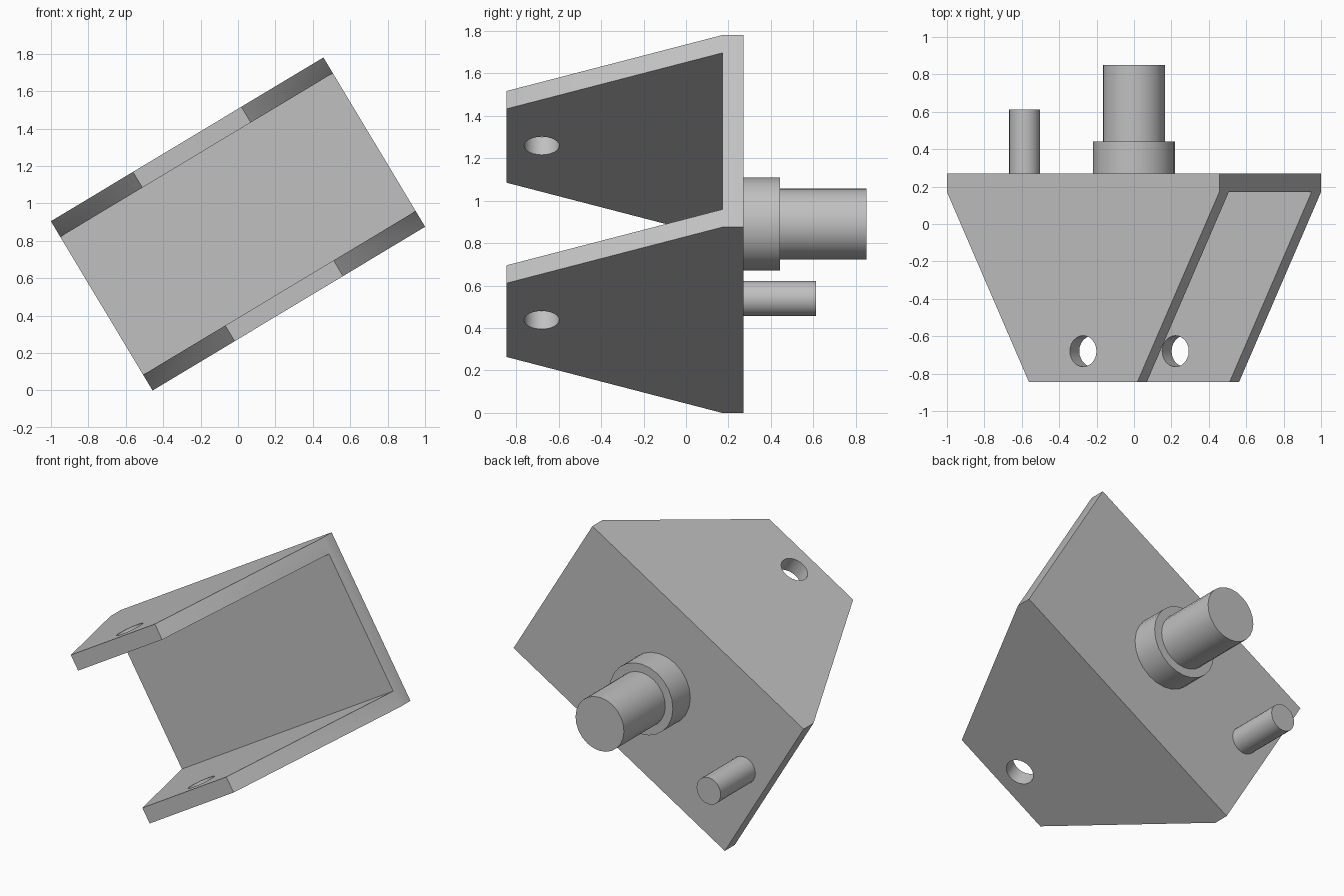
import bpy
import bmesh
from math import radians
from mathutils import Matrix

cube = bpy.data.objects.get("Cube")
if cube:
    bpy.data.objects.remove(cube, do_unlink=True)

# Bracket dimensions, in its own untilted frame
HALF_LENGTH, HALF_HEIGHT, TIP = 0.85, 0.528, 0.338
FRONT, BEND, BACK = -0.845, 0.172, 0.27
WALL = 0.098
HOLE_Y, HOLE_R = -0.68, 0.083
TILT = Matrix.Translation((0, 0, 0.89)) @ Matrix.Rotation(radians(-31), 4, "Y")

grey = bpy.data.materials.new("plain grey")
grey.use_nodes = True
grey.diffuse_color = (0.53, 0.53, 0.53, 1)
grey.node_tree.nodes["Principled BSDF"].inputs["Base Color"].default_value = grey.diffuse_color


def add_object(name, bm):
    bmesh.ops.recalc_face_normals(bm, faces=bm.faces)
    mesh = bpy.data.meshes.new(name)
    bm.to_mesh(mesh)
    bm.free()
    mesh.materials.append(grey)
    obj = bpy.data.objects.new(name, mesh)
    bpy.context.collection.objects.link(obj)
    obj.matrix_world = TILT
    return obj


def prism(name, outline, z0, z1):
    bm = bmesh.new()
    face = bm.faces.new([bm.verts.new((x, y, z0)) for x, y in outline])
    up = bmesh.ops.extrude_face_region(bm, geom=[face])["geom"]
    verts = [v for v in up if isinstance(v, bmesh.types.BMVert)]
    bmesh.ops.translate(bm, vec=(0, 0, z1 - z0), verts=verts)
    return add_object(name, bm)


def cylinder(name, radius, depth, matrix):
    bm = bmesh.new()
    bmesh.ops.create_cone(bm, cap_ends=True, segments=24, radius1=radius,
                          radius2=radius, depth=depth, matrix=matrix)
    return add_object(name, bm)


def smooth(obj):
    bpy.ops.object.select_all(action="DESELECT")
    obj.select_set(True)
    bpy.context.view_layer.objects.active = obj
    bpy.ops.object.shade_smooth_by_angle(angle=radians(30))


def cut(obj, cutter):
    cutter.hide_render = True
    mod = obj.modifiers.new(cutter.name, "BOOLEAN")
    mod.operation, mod.solver, mod.object = "DIFFERENCE", "EXACT", cutter
    bpy.context.view_layer.objects.active = obj
    bpy.ops.object.modifier_apply(modifier=mod.name)
    bpy.data.objects.remove(cutter, do_unlink=True)


# Channel bracket: tapered block, hollowed between its two side plates
half = [(HALF_LENGTH, BACK), (HALF_LENGTH, BEND), (TIP, FRONT)]
outline = half + [(-x, y) for x, y in reversed(half)]
bracket = prism("bracket", outline, -HALF_HEIGHT, HALF_HEIGHT)
inner = HALF_HEIGHT - WALL
pocket = [(-1, BEND), (1, BEND), (1, -1), (-1, -1)]
cut(bracket, prism("pocket_cutter", pocket, -inner, inner))

# Pivot hole through both side plates
cut(bracket, cylinder("hole_cutter", HOLE_R, 2, Matrix.Translation((0, HOLE_Y, 0))))
smooth(bracket)


# Stepped mounting post and locating pin on the back
def stud(name, x, radius, y0, y1):
    place = Matrix.Translation((x, (y0 + y1) / 2, 0)) @ Matrix.Rotation(radians(90), 4, "X")
    smooth(cylinder(name, radius, y1 - y0, place))


stud("post_collar", 0, 0.219, BACK, 0.442)
stud("post_shaft", 0, 0.167, 0.442, 0.85)
stud("locating_pin", -0.682, 0.083, BACK, 0.612)
